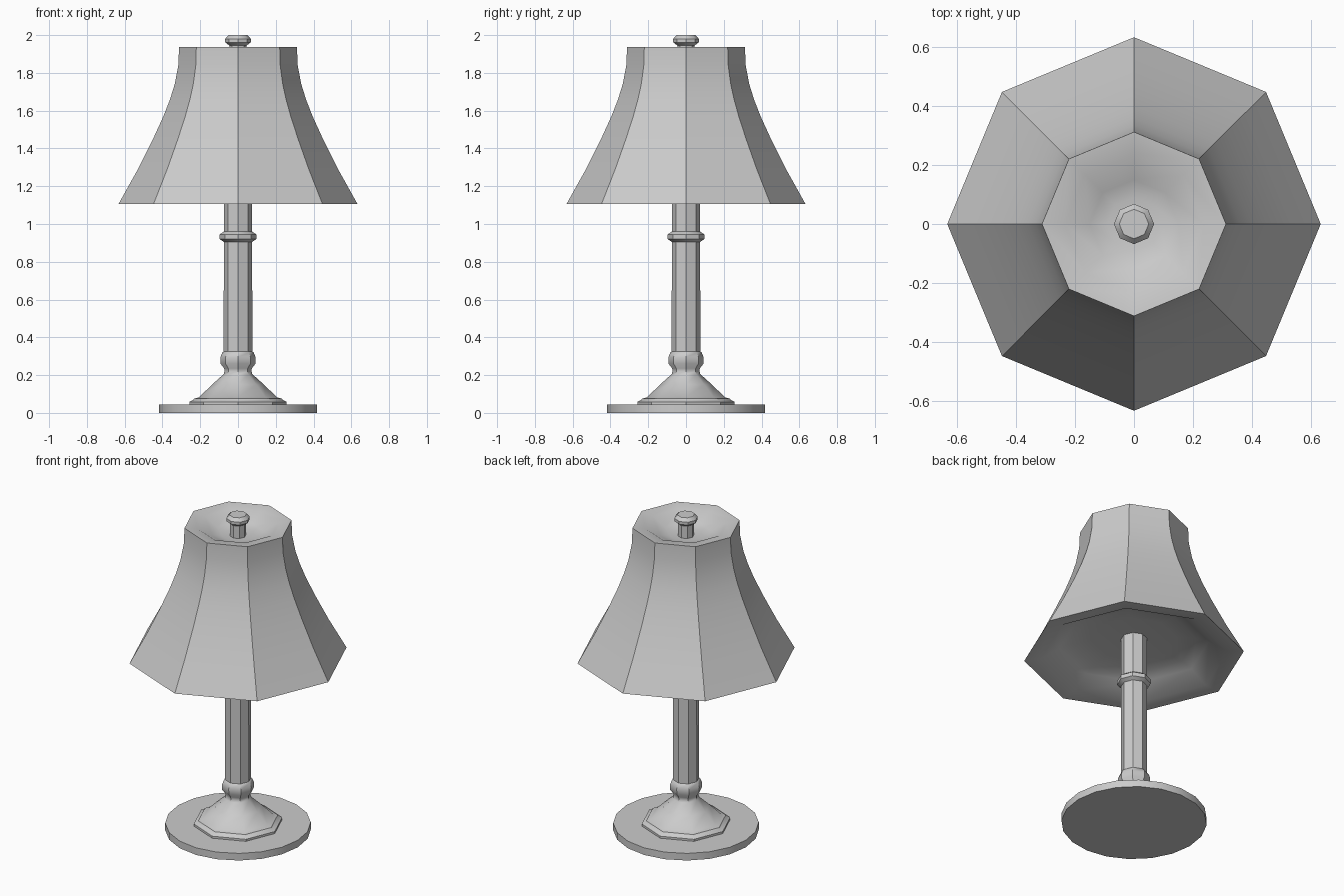
import bpy
import bmesh
import math

if "Cube" in bpy.data.objects:
    bpy.data.objects.remove(bpy.data.objects["Cube"])


def lathe(name, profile, sides, angle=35):
    """Revolve (radius, z) points around z; radius 0 becomes a single pole."""
    bm = bmesh.new()
    rings = []
    for r, z in profile:
        n = 1 if r == 0 else sides
        rings.append([bm.verts.new((r * math.cos(2 * math.pi * i / sides),
                                    r * math.sin(2 * math.pi * i / sides), z))
                      for i in range(n)])
    for a, b in zip(rings, rings[1:]):
        for i in range(sides):
            j = (i + 1) % sides
            quad = [a[i % len(a)], a[j % len(a)], b[j % len(b)], b[i % len(b)]]
            bm.faces.new(list(dict.fromkeys(quad)))
    for ring in (rings[0], rings[-1]):
        if len(ring) > 1:
            bm.faces.new(ring)
    bmesh.ops.recalc_face_normals(bm, faces=bm.faces)
    mesh = bpy.data.meshes.new(name)
    bm.to_mesh(mesh)
    bm.free()
    obj = bpy.data.objects.new(name, mesh)
    bpy.context.collection.objects.link(obj)
    for p in mesh.polygons:
        p.use_smooth = True
    mesh.set_sharp_from_angle(angle=math.radians(angle))
    return obj


# Round foot plate
lathe("foot_plate", [(0.418, 0), (0.418, 0.045)], 20)

# Octagonal column: stepped flare, lower collar, shaft and upper ring
lathe("column", [
    (0.258, 0.045), (0.258, 0.058), (0.238, 0.068), (0.232, 0.076),
    (0.207, 0.082), (0.137, 0.15), (0.076, 0.205),
    (0.072, 0.22), (0.073, 0.235), (0.092, 0.26), (0.093, 0.295),
    (0.083, 0.32), (0.076, 0.325),
    (0.075, 0.905), (0.097, 0.92), (0.097, 0.945), (0.075, 0.96),
    (0.075, 1.23)], 8)

# Flared octagonal shade with bowl-shaped top and bottom recesses
lathe("shade", [
    (0, 1.22), (0.25, 1.217), (0.36, 1.205), (0.43, 1.18), (0.54, 1.112),
    (0.633, 1.105), (0.53, 1.29), (0.45, 1.45), (0.395, 1.57),
    (0.36, 1.66), (0.335, 1.74), (0.316, 1.84), (0.312, 1.937),
    (0.235, 1.927), (0.15, 1.88), (0.09, 1.868), (0, 1.865)], 8)

# Finial knob
lathe("finial", [
    (0.046, 1.86), (0.046, 1.945), (0.068, 1.962), (0.068, 1.98),
    (0.05, 2.0)], 8)
